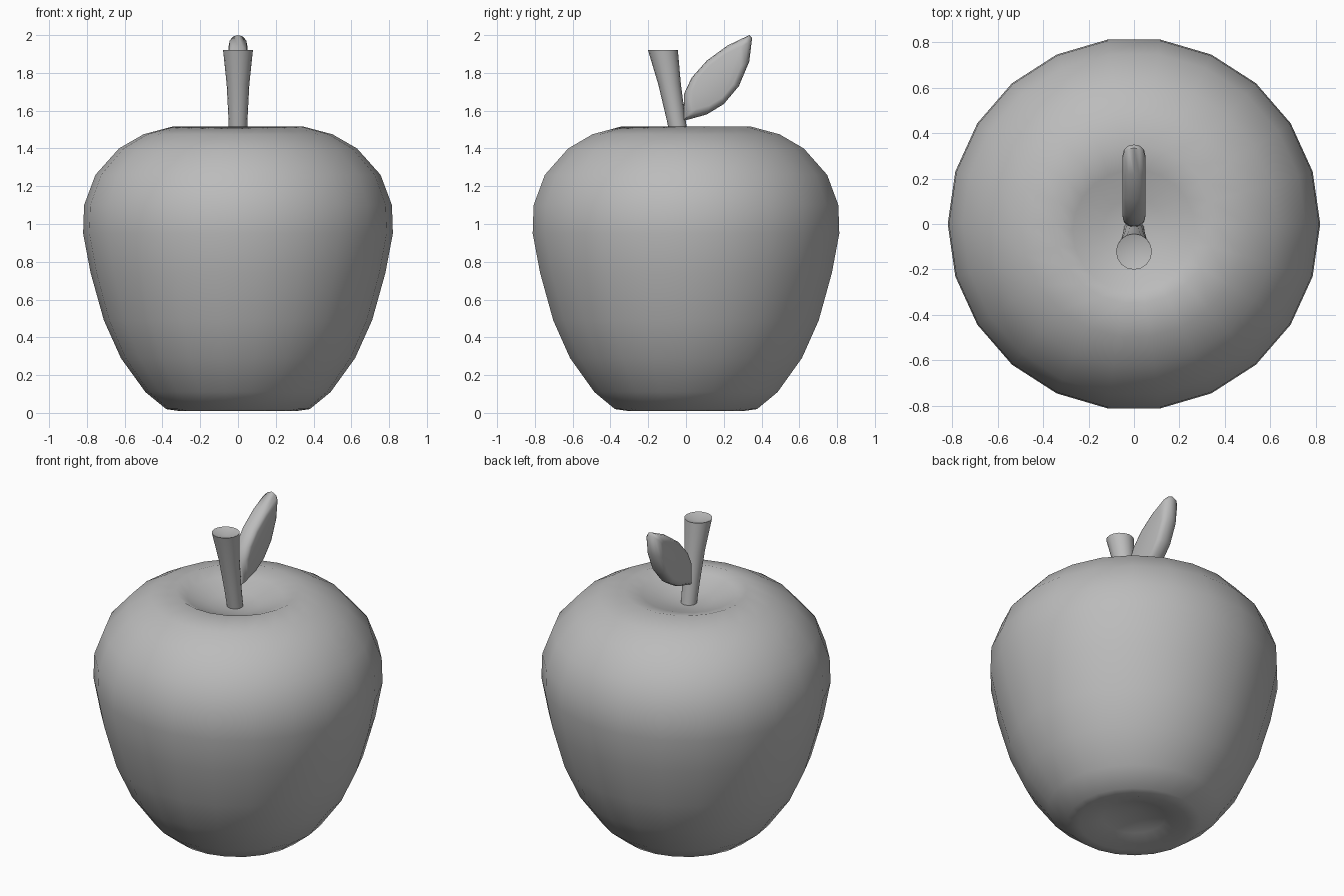
import bpy, bmesh, math
from mathutils import Vector

cube = bpy.data.objects.get("Cube")
if cube:
    bpy.data.objects.remove(cube, do_unlink=True)

# One plain grey for the whole model
grey = bpy.data.materials.new("plain grey")
grey.use_nodes = True
grey.diffuse_color = (0.5, 0.5, 0.5, 1)
grey.node_tree.nodes["Principled BSDF"].inputs["Base Color"].default_value = (0.5, 0.5, 0.5, 1)


def loft(name, rings, angle, start=None, end=None):
    """Skin equal-sized rings; close each end with a tip point or a flat face."""
    bm = bmesh.new()
    loops = [[bm.verts.new(p) for p in ring] for ring in rings]
    n = len(loops[0])
    for a, b in zip(loops, loops[1:]):
        for i in range(n):
            j = (i + 1) % n
            bm.faces.new((a[i], a[j], b[j], b[i]))
    for loop, tip in ((loops[0], start), (loops[-1], end)):
        if tip is None:
            bm.faces.new(loop)
        else:
            v = bm.verts.new(tip)
            for i in range(n):
                bm.faces.new((loop[i], loop[(i + 1) % n], v))
    bmesh.ops.recalc_face_normals(bm, faces=bm.faces)
    mesh = bpy.data.meshes.new(name)
    bm.to_mesh(mesh)
    bm.free()
    mesh.materials.append(grey)
    obj = bpy.data.objects.new(name, mesh)
    bpy.context.collection.objects.link(obj)
    bpy.ops.object.select_all(action="DESELECT")
    obj.select_set(True)
    bpy.context.view_layer.objects.active = obj
    bpy.ops.object.shade_smooth_by_angle(angle=math.radians(angle))
    return obj


def circle(r, z, y=0.0, n=22):
    return [(r * math.cos(math.tau * i / n), y + r * math.sin(math.tau * i / n), z)
            for i in range(n)]


# Fruit body: underside hollow, swelling sides, dimple on top
profile = [(0.18, 0.05), (0.31, 0.01), (0.38, 0.02), (0.49, 0.11), (0.62, 0.29),
           (0.71, 0.49), (0.78, 0.74), (0.82, 0.95), (0.815, 1.1), (0.755, 1.26),
           (0.63, 1.4), (0.5, 1.475), (0.35, 1.515)]
rings = [circle(r, z) for r, z in profile]
rings += [circle(0.27, 1.485, -0.03), circle(0.14, 1.44, -0.03)]
loft("apple_body", rings, 60, (0, 0, 0.1), (0, -0.03, 1.42))

# Leaning stem, wider at the top with a shallow hollow
stem = [circle(0.045, 1.38, -0.02, 16), circle(0.05, 1.55, -0.052, 16),
        circle(0.06, 1.74, -0.087, 16), circle(0.079, 1.92, -0.122, 16)]
loft("stem", stem, 40, None, (0, -0.12, 1.895))

# Thick leaf standing in the centre plane, with rounded edges
outline = [(-0.015, 1.545), (0.02, 1.555), (0.11, 1.58), (0.2, 1.635), (0.28, 1.73),
           (0.335, 1.86), (0.35, 1.985), (0.335, 2.0), (0.22, 1.945), (0.11, 1.865),
           (0.03, 1.775), (-0.01, 1.69)]
centre = Vector((0.165, 1.765))
leaf = []
for x, scale in ((-0.05, 0.74), (-0.044, 0.88), (-0.025, 0.97), (0, 1),
                 (0.025, 0.97), (0.044, 0.88), (0.05, 0.74)):
    leaf.append([(x, *(centre + (Vector(p) - centre) * scale)) for p in outline])
loft("leaf", leaf, 60)
